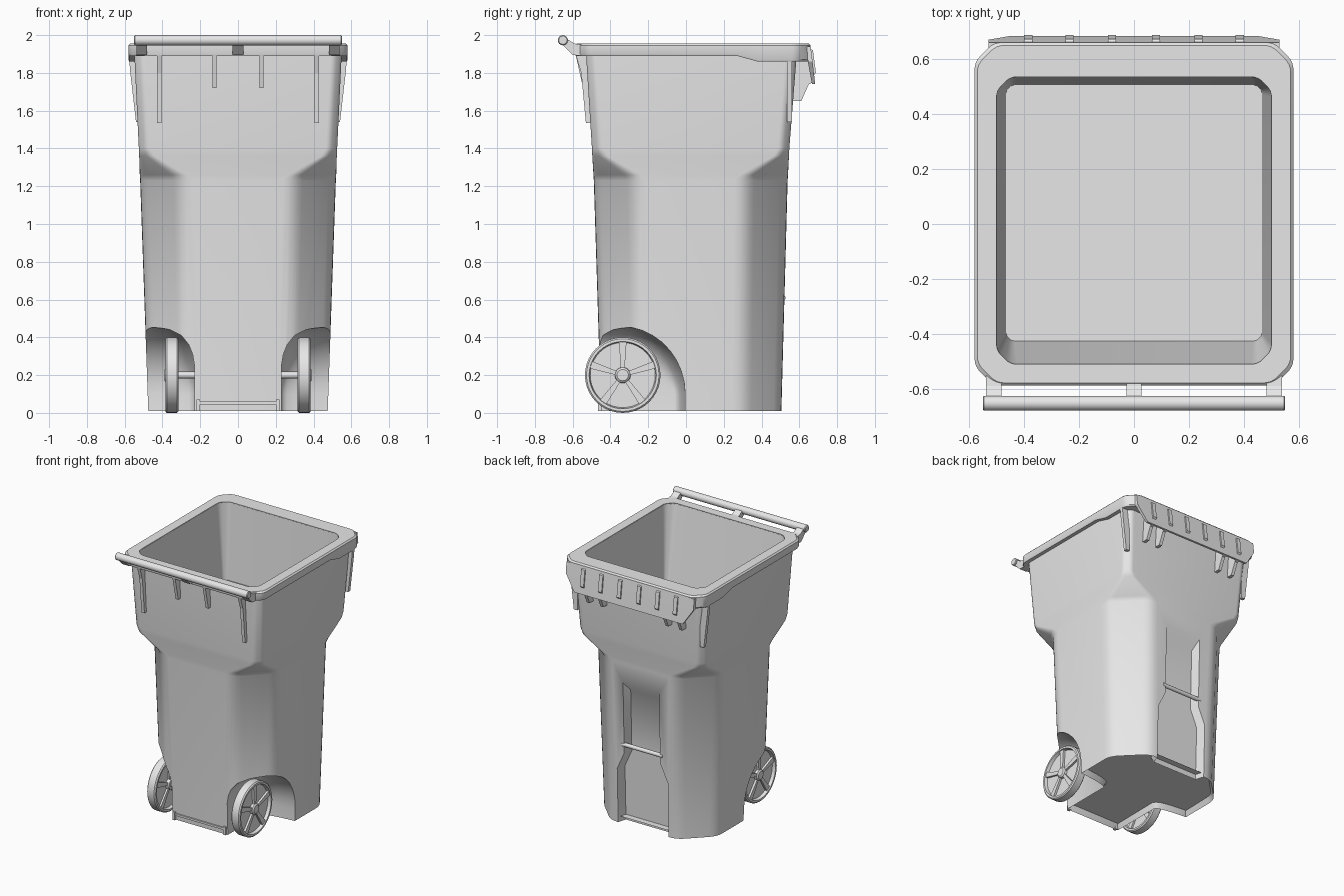
import bpy, bmesh, math
from mathutils import Vector

cube = bpy.data.objects.get("Cube")
if cube:
    bpy.data.objects.remove(cube, do_unlink=True)

grey = bpy.data.materials.new("grey plastic")
grey.use_nodes = True
grey.diffuse_color = (0.8, 0.8, 0.8, 1)
grey.node_tree.nodes["Principled BSDF"].inputs["Base Color"].default_value = (0.8, 0.8, 0.8, 1)


def activate(ob):
    bpy.ops.object.select_all(action='DESELECT')
    ob.select_set(True)
    bpy.context.view_layer.objects.active = ob


def smooth(ob, angle=35):
    activate(ob)
    bpy.ops.object.shade_smooth_by_angle(angle=math.radians(angle))


def loft(name, rings, closed=False):
    """Skin a list of equal rings; cap the ends unless it closes on itself."""
    bm = bmesh.new()
    loops = [[bm.verts.new(p) for p in r] for r in rings]
    n = len(loops[0])
    pairs = list(zip(loops, loops[1:]))
    if closed:
        pairs.append((loops[-1], loops[0]))
    for a, b in pairs:
        for i in range(n):
            j = (i + 1) % n
            bm.faces.new((a[i], a[j], b[j], b[i]))
    if not closed:
        bm.faces.new(loops[0])
        bm.faces.new(loops[-1])
    bmesh.ops.recalc_face_normals(bm, faces=bm.faces)
    mesh = bpy.data.meshes.new(name)
    bm.to_mesh(mesh)
    bm.free()
    ob = bpy.data.objects.new(name, mesh)
    bpy.context.collection.objects.link(ob)
    mesh.materials.append(grey)
    return ob


def ring(hx, y0, y1, z, c, d, n=4):
    """Rectangle with corners cut by c, each cut end rounded over d."""
    pts = [(hx, y0 + c), (hx, y1 - c), (hx - c, y1), (c - hx, y1),
           (-hx, y1 - c), (-hx, y0 + c), (c - hx, y0), (hx - c, y0)]
    pts = [Vector((x, y, z)) for x, y in pts]
    out = []
    for i, p in enumerate(pts):
        a = p + (pts[i - 1] - p).normalized() * d
        b = p + (pts[(i + 1) % 8] - p).normalized() * d
        for k in range(n + 1):
            t = k / n
            out.append(a * (1 - t) ** 2 + p * 2 * t * (1 - t) + b * t * t)
    return out


def prism_x(name, pts, x0, x1):
    return loft(name, [[(x, y, z) for y, z in pts] for x in (x0, x1)])


def prism_y(name, pts, y0, y1):
    return loft(name, [[(x, y, z) for x, z in pts] for y in (y0, y1)])


def lathe_x(name, profile, y, z, n=40):
    """Revolve (x, radius) points about an axis along x."""
    turn = [2 * math.pi * i / n for i in range(n)]
    ob = loft(name, [[(x, y + r * math.cos(t), z + r * math.sin(t)) for t in turn]
                     for x, r in profile])
    smooth(ob)
    return ob


# Body: tapered shell with chamfered lower corners and a shallow inside
body = loft("bin_body", [
    ring(.475, -.45, .505, .01, .20, .06),
    ring(.518, -.488, .538, 1.23, .22, .06),
    ring(.52, -.49, .54, 1.26, .20, .05),
    ring(.523, -.496, .545, 1.36, .055, .025),
    ring(.525, -.498, .547, 1.40, .04, .02),
    ring(.548, -.528, .585, 1.88, .04, .02),
    ring(.548, -.528, .585, 1.95, .04, .02),
    ring(.50, -.51, .535, 1.95, .05, .025),
    ring(.465, -.425, .505, 1.38, .02, .01)])

# Cutters: domed wheel wells and the stepped grip recess at the back
cutters = []
arch = [math.radians(a) for a in range(0, 91, 10)]
for s in (1, -1):
    rings = []
    for x, back, top in ((.23, -.06, .25), (.24, -.045, .31), (.26, -.035, .36), (.30, -.025, .41),
                         (.36, -.015, .44), (.45, -.005, .458), (.7, 0, .46)):
        r = [(s * x, -.8, -.1), (s * x, back, -.1)]
        r += [(s * x, -.35 + (back + .35) * math.cos(t), .1 + (top - .1) * math.sin(t)) for t in arch]
        rings.append(r + [(s * x, -.8, top)])
    cutters.append(loft("wheel_well_cutter", rings))


def grip_outline(w, top, base, lean):
    half = [(w + .06, -.1), (w + .06, .42), (w, .55), (w, top)]
    full = half + [(-x, z) for x, z in reversed(half)]
    return [(x, base + lean * z, z) for x, z in full]


cutters.append(loft("grip_cutter", [grip_outline(.13, 1.01, .44, .03),
                                    grip_outline(.18, 1.20, .60, .03)]))

activate(body)
for c in cutters:
    mod = body.modifiers.new("cut", 'BOOLEAN')
    mod.operation = 'DIFFERENCE'
    mod.solver = 'EXACT'
    mod.object = c
    bpy.ops.object.modifier_apply(modifier=mod.name)
for c in cutters:
    bpy.data.objects.remove(c, do_unlink=True)

# Underside: recessed floor inside a narrow lip
bm = bmesh.new()
bm.from_mesh(body.data)
under = [f for f in bm.faces if f.normal.z < -.9 and f.calc_center_median().z < .02]
bmesh.ops.inset_region(bm, faces=under, thickness=.02, depth=-.04)
bm.to_mesh(body.data)
bm.free()
smooth(body, 40)

# Rim: flat collar whose skirt drops lower towards the back
rim = loft("rim", [
    ring(.575, -.585, .655, 1.89, .07, .03),
    ring(.58, -.588, .66, 1.90, .07, .03),
    ring(.58, -.588, .66, 1.945, .07, .03),
    ring(.57, -.578, .65, 1.955, .07, .03),
    ring(.50, -.51, .535, 1.955, .05, .025),
    ring(.52, -.52, .55, 1.89, .05, .025)], closed=True)
bm = bmesh.new()
bm.from_mesh(rim.data)
for y in (.27, .38):
    bmesh.ops.bisect_plane(bm, geom=bm.verts[:] + bm.edges[:] + bm.faces[:],
                           plane_co=(0, y, 0), plane_no=(0, 1, 0))
for v in bm.verts:
    if v.co.z < 1.91 and v.co.y > .3:
        v.co.z -= .03
bm.to_mesh(rim.data)
bm.free()
smooth(rim)

# Push handle and its three brackets
lathe_x("push_handle", [(-.55, .022), (-.545, .027), (.545, .027), (.55, .022)], -.652, 1.973, 16)
bracket = [(-.55, 1.95), (-.59, 1.955), (-.64, 1.985), (-.665, 1.96), (-.60, 1.895), (-.55, 1.89)]
for name, x in (("left", .51), ("middle", 0), ("right", -.51)):
    prism_x(name + "_handle_bracket", bracket, x - .028, x + .028)

# Back lift flange with small ribs on its face
top, low = .53, .45
loft("lift_flange", [
    [(-top, .64, 1.94), (top, .64, 1.94), (top, .66, 1.94), (-top, .66, 1.94)],
    [(-top, .645, 1.86), (top, .645, 1.86), (top, .67, 1.86), (-top, .67, 1.86)],
    [(-low, .667, 1.74), (low, .667, 1.74), (low, .684, 1.74), (-low, .684, 1.74)]])
rib = [(.65, 1.93), (.672, 1.92), (.688, 1.80), (.67, 1.78)]
gusset = [(.56, 1.88), (.565, 1.65), (.61, 1.65), (.65, 1.74), (.675, 1.75), (.65, 1.88)]
long_rib = [(-.51, 1.90), (-.585, 1.90), (-.555, 1.80), (-.53, 1.535), (-.49, 1.535)]
short_rib = [(-.51, 1.90), (-.585, 1.90), (-.545, 1.72), (-.50, 1.72)]
for side, s in (("left", 1), ("right", -1)):
    for x in (.08, .235, .385):
        prism_x(side + "_flange_rib", rib, s * x - .015, s * x + .015)
    for x in (.27, .385):
        prism_x(side + "_flange_gusset", gusset, s * x - .012, s * x + .012)
    # Stiffening ribs under the rim
    prism_x(side + "_front_long_rib", long_rib, s * .418 - .012, s * .418 + .012)
    prism_x(side + "_front_short_rib", short_rib, s * .125 - .011, s * .125 + .011)
    prism_y(side + "_side_rib", [(s * x, z) for x, z in
            ((.51, 1.88), (.577, 1.88), (.57, 1.80), (.54, 1.54), (.51, 1.54))], .535, .56)
    # Wheels with webbed centre and five spokes
    lathe_x(side + "_wheel", [(s * x, r) for x, r in (
        (.388, .03), (.38, .04), (.362, .042), (.362, .172), (.385, .178), (.385, .192),
        (.377, .2), (.323, .2), (.315, .192), (.315, .178), (.338, .172), (.338, .042),
        (.315, .035))], -.335, .2)
    for k in range(5):
        a = math.radians(90 + 72 * k)
        u, w = Vector((math.cos(a), math.sin(a))), Vector((-math.sin(a), math.cos(a)))
        pts = [Vector((-.335, .2)) + u * r + w * h
               for r, h in ((.03, -.01), (.176, -.02), (.176, .02), (.03, .01))]
        prism_x(side + "_wheel_spoke", pts, s * .325, s * .378)
    # Lower front tabs
    prism_x(side + "_front_tab", [(-.44, .01), (-.465, .01), (-.465, .07), (-.44, .07)],
            s * .20, s * .22)

# Axle, back grip bar and lower front lip
lathe_x("axle", [(-.33, .018), (.33, .018)], -.335, .2, 16)
lathe_x("grip_bar", [(-.17, .015), (.17, .015)], .512, .61, 12)
prism_x("front_lip", [(-.44, .045), (-.462, .045), (-.462, .06), (-.44, .06)], -.2, .2)
